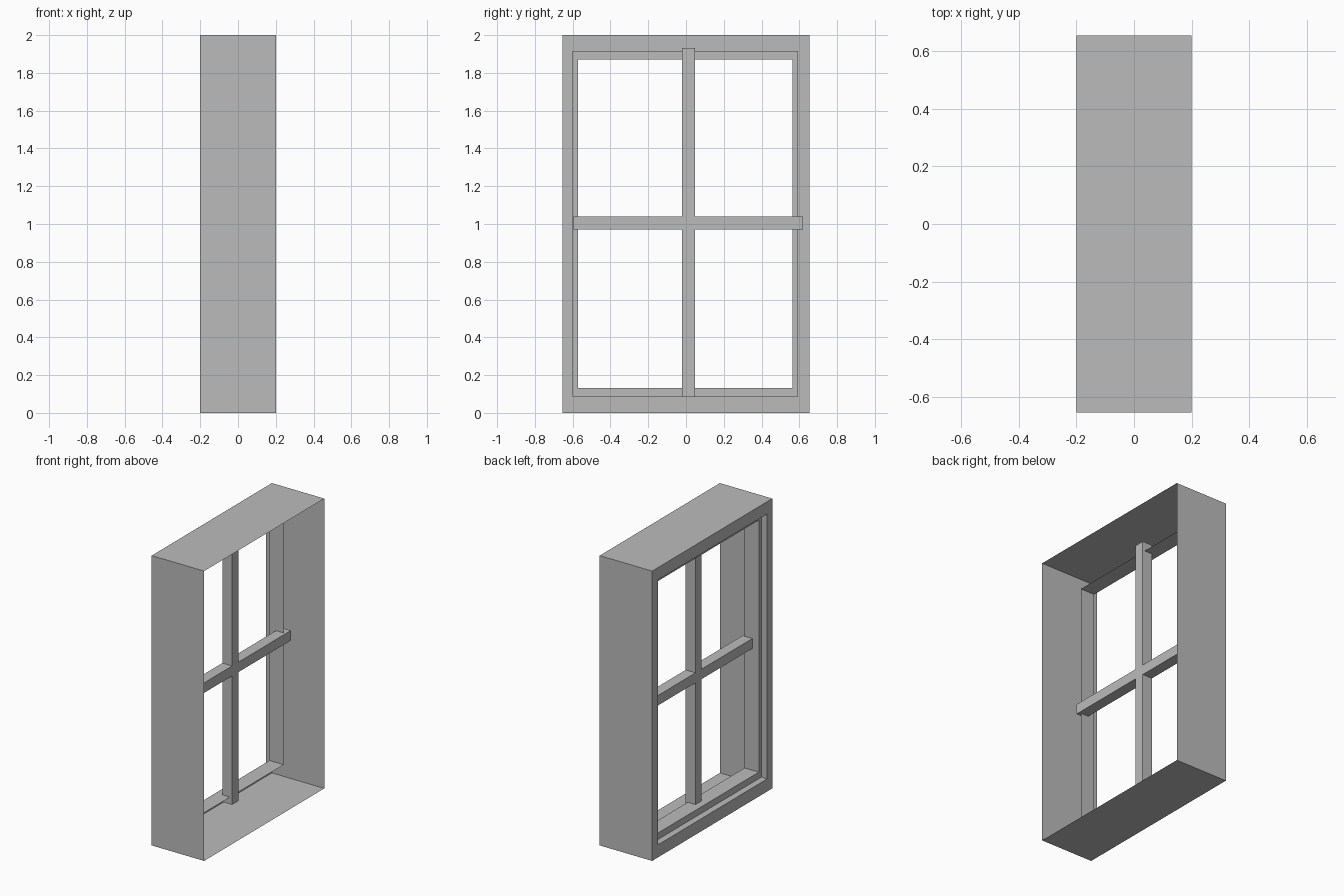
import bpy
import bmesh

cube = bpy.data.objects.get("Cube")
if cube:
    bpy.data.objects.remove(cube, do_unlink=True)

# One plain grey for everything
grey = bpy.data.materials.new("plain_grey")
grey.use_nodes = True
colour = (0.5, 0.5, 0.5, 1)
grey.diffuse_color = colour
grey.node_tree.nodes["Principled BSDF"].inputs["Base Color"].default_value = colour


def finish(name, bm):
    mesh = bpy.data.meshes.new(name)
    bm.to_mesh(mesh)
    bm.free()
    mesh.materials.append(grey)
    obj = bpy.data.objects.new(name, mesh)
    bpy.context.collection.objects.link(obj)
    return obj


def rectangle(bm, x, rect):
    y0, y1, z0, z1 = rect
    return [bm.verts.new((x, y, z)) for y, z in ((y0, z0), (y1, z0), (y1, z1), (y0, z1))]


def sleeve(name, sections):
    """Thin open shell through a series of rectangular sections."""
    bm = bmesh.new()
    loops = [rectangle(bm, x, rect) for x, rect in sections]
    for a, b in zip(loops, loops[1:]):
        for i in range(4):
            j = (i + 1) % 4
            bm.faces.new((a[i], b[i], b[j], a[j]))
    return finish(name, bm)


OUTER = (-0.655, 0.655, 0.0, 2.0)
REBATE = (-0.60, 0.593, 0.087, 1.915)
OPENING = (-0.572, 0.565, 0.132, 1.87)
BACK, STEP, LIP = -0.2, -0.155, -0.047

# Deep outer casing, open on one side, with a stepped lip folded in on the other
sleeve("window_casing", [(0.2, OUTER), (BACK, OUTER), (BACK, REBATE),
                         (STEP, REBATE), (STEP, OPENING), (LIP, OPENING)])

# Crossed glazing bars, cut as one cross outline and extruded
y_ends, z_ends = (-0.596, 0.62), (0.083, 1.933)
y_bar, z_bar = (-0.02, 0.048), (0.972, 1.041)
outline = []
for y, z, ye, ze, upright_first in (
        (y_bar[0], z_bar[0], y_ends[0], z_ends[0], False),
        (y_bar[1], z_bar[0], y_ends[1], z_ends[0], True),
        (y_bar[1], z_bar[1], y_ends[1], z_ends[1], False),
        (y_bar[0], z_bar[1], y_ends[0], z_ends[1], True)):
    corner = [(ye, z), (y, z), (y, ze)]
    outline += corner[::-1] if upright_first else corner

bm = bmesh.new()
face = bm.faces.new([bm.verts.new((-0.106, y, z)) for y, z in outline])
extruded = bmesh.ops.extrude_face_region(bm, geom=[face], use_keep_orig=True)
moved = [v for v in extruded["geom"] if isinstance(v, bmesh.types.BMVert)]
bmesh.ops.translate(bm, verts=moved, vec=(0.075, 0, 0))
bmesh.ops.recalc_face_normals(bm, faces=bm.faces)
finish("glazing_bars", bm)
